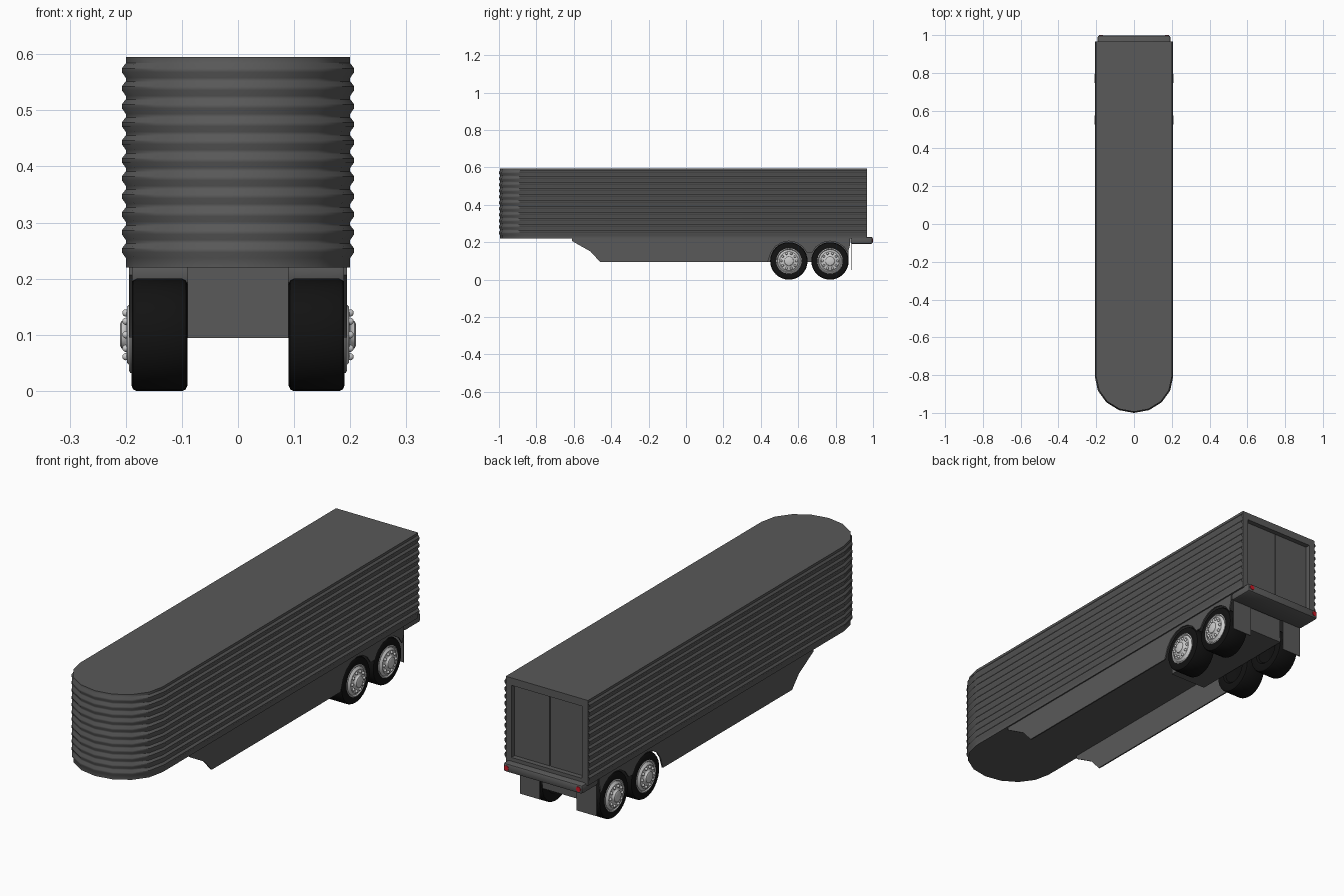
import bpy, bmesh, math
from mathutils import Matrix, Vector

if "Cube" in bpy.data.objects:
    bpy.data.objects.remove(bpy.data.objects["Cube"])


def material(name, col):
    m = bpy.data.materials.new(name)
    m.diffuse_color = (*col, 1)
    m.use_nodes = True
    m.node_tree.nodes["Principled BSDF"].inputs["Base Color"].default_value = m.diffuse_color
    return m


DARK = material("dark_paint", (0.1, 0.1, 0.1))
BLACK = material("rubber", (0.006, 0.006, 0.006))
METAL = material("wheel_metal", (0.6, 0.6, 0.6))
RED = material("red_lens", (0.6, 0.01, 0.02))


def finish(name, bm, mat, angle=35):
    bmesh.ops.recalc_face_normals(bm, faces=bm.faces)
    me = bpy.data.meshes.new(name)
    bm.to_mesh(me)
    bm.free()
    me.materials.append(mat)
    me.polygons.foreach_set("use_smooth", [True] * len(me.polygons))
    me.set_sharp_from_angle(angle=math.radians(angle))
    ob = bpy.data.objects.new(name, me)
    bpy.context.collection.objects.link(ob)
    return ob


def box(name, lo, hi, mat=DARK, bevel=0):
    bm = bmesh.new()
    lo, hi = Vector(lo), Vector(hi)
    bmesh.ops.create_cube(bm, size=1, matrix=Matrix.Translation((lo + hi) / 2) @ Matrix.Diagonal((*(hi - lo), 1)))
    if bevel:
        bmesh.ops.bevel(bm, geom=bm.edges[:], offset=bevel, segments=2, affect='EDGES', profile=0.5)
    return finish(name, bm, mat)


def lathe_x(name, profile, mat, y, z, side, n=32):
    """Spin a (radius, x) profile about an axis along x."""
    bm = bmesh.new()
    vs = [bm.verts.new((side * x, y, z + r)) for r, x in profile]
    es = [bm.edges.new(p) for p in zip(vs, vs[1:])]
    bmesh.ops.spin(bm, geom=vs + es, cent=(0, y, z), axis=(1, 0, 0), angle=math.tau, steps=n)
    bmesh.ops.remove_doubles(bm, verts=bm.verts, dist=1e-5)
    return finish(name, bm, mat)


# Ribbed body shell with a rounded nose
BACK, BOT, TOP = 0.967, 0.22, 0.595
levels = [(BOT, 0)]
for i in range(11):
    zc = 0.25 + i * 0.0321
    levels += [(zc - 0.013, 0), (zc - 0.003, 0.007), (zc + 0.004, 0.007), (zc + 0.013, 0)]
levels.append((TOP, 0))
bm = bmesh.new()
rings = []
for z, o in levels:
    pts = [(0.2 + o, BACK)]
    for k in range(9):
        a = math.pi * k / 8
        pts.append(((0.2 + o) * math.cos(a), -0.81 - (0.184 + o * 0.86) * math.sin(a)))
    pts.append((-0.2 - o, BACK))
    rings.append([bm.verts.new((x, y, z)) for x, y in pts])
for a, b in zip(rings, rings[1:]):
    for k in range(len(a) - 1):
        bm.faces.new((a[k], a[k + 1], b[k + 1], b[k]))
bm.faces.new(rings[0])
bm.faces.new(rings[-1])
finish("trailer_body", bm, DARK)

# Rear door frame and recessed doors
box("frame_top", (-0.2, 0.93, 0.562), (0.2, BACK, TOP))
box("frame_bottom", (-0.2, 0.93, BOT), (0.2, BACK, 0.245))
for s, n in ((1, "right"), (-1, "left")):
    x0, x1 = sorted((s * 0.172, s * 0.2))
    box(f"frame_{n}", (x0, 0.93, 0.245), (x1, BACK, 0.562))
    x0, x1 = sorted((s * 0.0015, s * 0.172))
    box(f"door_{n}", (x0, 0.92, 0.245), (x1, 0.945, 0.562))
box("door_seam", (-0.0015, 0.92, 0.245), (0.0015, 0.938, 0.562))

# Thin side skirts with wheel arches
WHEELS = (0.55, 0.77)
outline = [(-0.61, 0.22), (-0.61, 0.207), (-0.51, 0.15), (-0.46, 0.095), (0.437, 0.095)]
for yc in WHEELS:
    for k in range(7):
        a = math.radians(155 - k * 130 / 6)
        outline.append((yc + 0.106 * math.cos(a), 0.1 + 0.106 * math.sin(a)))
outline += [(0.878, 0.19), (0.878, 0.22)]
for s, n in ((1, "right"), (-1, "left")):
    bm = bmesh.new()
    f = bm.faces.new([bm.verts.new((s * 0.188, y, z)) for y, z in outline])
    ext = bmesh.ops.extrude_face_region(bm, geom=[f])
    bmesh.ops.translate(bm, vec=(s * 0.006, 0, 0),
                        verts=[v for v in ext["geom"] if isinstance(v, bmesh.types.BMVert)])
    finish(f"skirt_{n}", bm, DARK)

# Axle carrier block between the wheels
box("axle_block", (-0.09, 0.36, 0.094), (0.09, 0.87, BOT))

# Wheels: tyre, rim, ring of bolts
tyre = [(0, 0.105), (0.055, 0.1), (0.062, 0.092), (0.09, 0.09), (0.097, 0.093), (0.1, 0.099),
        (0.1, 0.181), (0.097, 0.187), (0.09, 0.19), (0.068, 0.19), (0.064, 0.184)]
rim = [(0.068, 0.186), (0.068, 0.192), (0.064, 0.194), (0.06, 0.19), (0.054, 0.194),
       (0.05, 0.198), (0.03, 0.199), (0.026, 0.202), (0.024, 0.208), (0.02, 0.21), (0, 0.21)]
for s, n in ((1, "right"), (-1, "left")):
    for i, yc in enumerate(WHEELS):
        lathe_x(f"tyre_{n}_{i}", tyre, BLACK, yc, 0.1, s)
        lathe_x(f"rim_{n}_{i}", rim, METAL, yc, 0.1, s)
        bm = bmesh.new()
        for k in range(10):
            a = math.tau * k / 10
            bmesh.ops.create_uvsphere(bm, u_segments=10, v_segments=6, radius=0.0065, matrix=Matrix.Translation(
                (s * 0.2, yc + 0.041 * math.cos(a), 0.1 + 0.041 * math.sin(a))))
        finish(f"bolts_{n}_{i}", bm, METAL)

# Rear bumper, tail lights and mud flaps
box("rear_bumper", (-0.193, 0.88, 0.19), (0.193, 0.998, 0.229), DARK, 0.01)
for s, n in ((1, "right"), (-1, "left")):
    bm = bmesh.new()
    bmesh.ops.create_cone(bm, cap_ends=True, segments=16, radius1=0.011, radius2=0.011, depth=0.01,
                          matrix=Matrix.Translation((s * 0.175, 0.995, 0.21)) @ Matrix.Rotation(math.pi / 2, 4, 'X'))
    finish(f"tail_light_{n}", bm, RED)
    x0, x1 = sorted((s * 0.09, s * 0.187))
    box(f"mud_flap_{n}", (x0, 0.884, 0.052), (x1, 0.888, 0.2))
